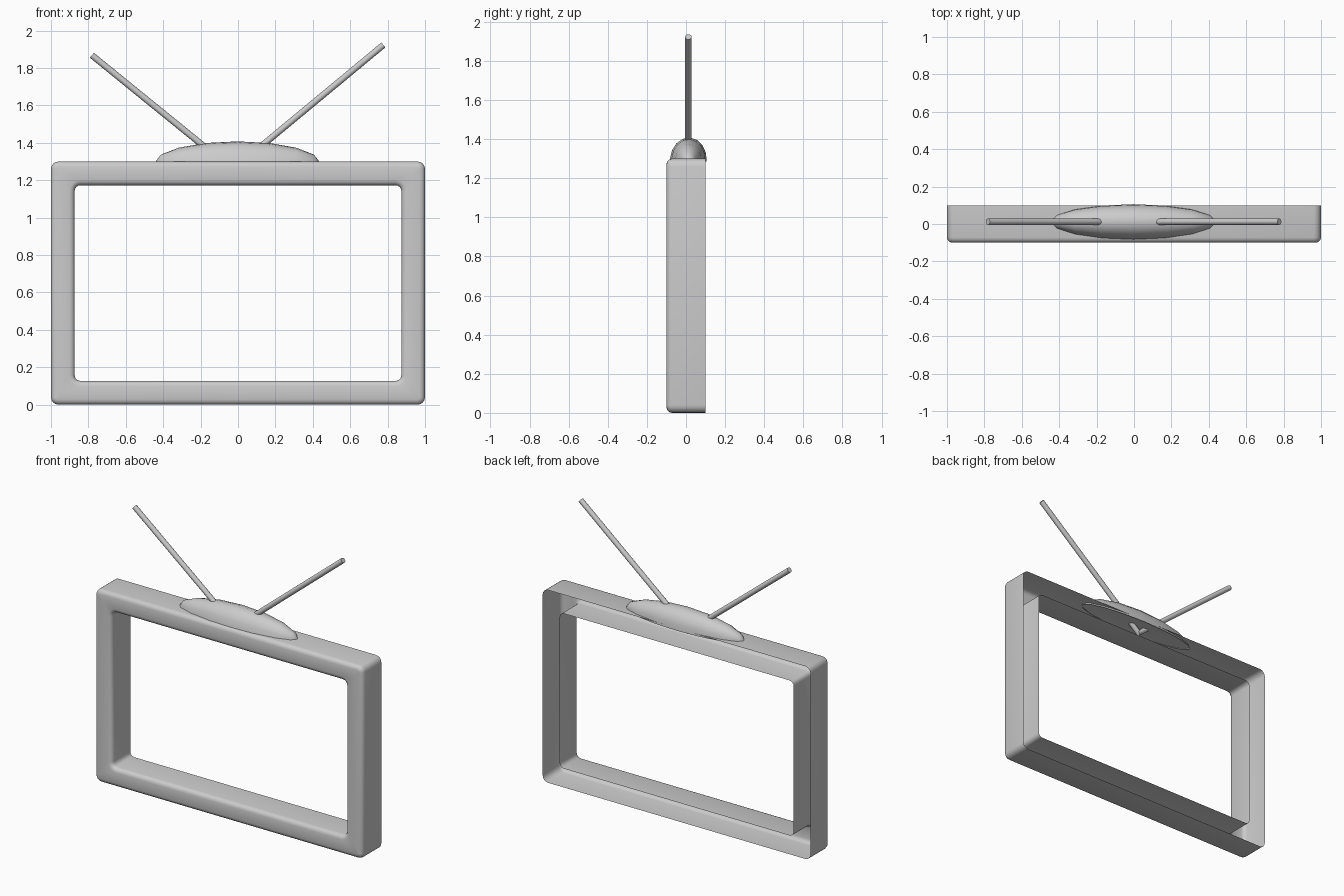
import bpy, bmesh, math
from mathutils import Vector, Matrix

if "Cube" in bpy.data.objects:
    bpy.data.objects.remove(bpy.data.objects["Cube"], do_unlink=True)

grey = bpy.data.materials.new("light grey")
grey.use_nodes = True
colour = (0.6, 0.6, 0.6, 1)
grey.diffuse_color = colour
grey.node_tree.nodes["Principled BSDF"].inputs["Base Color"].default_value = colour


def finish(name, bm):
    mesh = bpy.data.meshes.new(name)
    bm.to_mesh(mesh)
    bm.free()
    mesh.materials.append(grey)
    obj = bpy.data.objects.new(name, mesh)
    bpy.context.collection.objects.link(obj)
    bpy.ops.object.select_all(action="DESELECT")
    obj.select_set(True)
    bpy.context.view_layer.objects.active = obj
    bpy.ops.object.shade_smooth_by_angle(angle=math.radians(50))
    return obj


def rounded_loop(bm, half_w, half_h, radius, y, steps=4):
    """Ring of vertices around a rounded rectangle facing the front."""
    ring = []
    for corner, (sx, sz) in enumerate(((1, 1), (-1, 1), (-1, -1), (1, -1))):
        for i in range(steps + 1):
            a = math.pi / 2 * (corner + i / steps)
            ring.append(bm.verts.new((sx * (half_w - radius) + radius * math.cos(a), y,
                                      0.65 + sz * (half_h - radius) + radius * math.sin(a))))
    return ring


# Television frame: outer wall, rounded front and inner wall, open at the back
bm = bmesh.new()
bevel, front, back = 0.028, -0.1, 0.1
arc = [math.pi / 6 * i for i in range(4)]
rings = [rounded_loop(bm, 1, 0.65, 0.04, back)]
for a in arc:
    d = bevel * (1 - math.cos(a))
    rings.append(rounded_loop(bm, 1 - d, 0.65 - d, 0.04 - d, front + bevel * (1 - math.sin(a))))
for a in reversed(arc):
    d = bevel * (1 - math.cos(a))
    rings.append(rounded_loop(bm, 0.873 + d, 0.523 + d, 0.03 + d, front + bevel * (1 - math.sin(a))))
rings.append(rounded_loop(bm, 0.873, 0.523, 0.03, back))
for r0, r1 in zip(rings, rings[1:]):
    for i in range(len(r0)):
        j = (i + 1) % len(r0)
        bm.faces.new((r0[i], r0[j], r1[j], r1[i]))
bmesh.ops.recalc_face_normals(bm, faces=bm.faces)
# Make the front panel face forward
panel = min(bm.faces, key=lambda f: f.calc_center_median().y)
if panel.normal.y > 0:
    bmesh.ops.reverse_faces(bm, faces=bm.faces)
finish("frame", bm)

# Aerial base: upper half of a long ellipsoid with its poles at the ends
bm = bmesh.new()
bmesh.ops.create_uvsphere(bm, u_segments=16, v_segments=8, radius=1,
                          matrix=Matrix.Rotation(math.pi / 2, 4, "Y"))
bmesh.ops.bisect_plane(bm, geom=bm.verts[:] + bm.edges[:] + bm.faces[:], dist=1e-4,
                       plane_co=(0, 0, 0), plane_no=(0, 0, 1), clear_inner=True)
bmesh.ops.scale(bm, vec=(0.443, 0.094, 0.115), verts=bm.verts)
base = finish("aerial_base", bm)
base.location = (-0.003, 0.012, 1.293)
base.rotation_euler.x = math.radians(-4)


# Aerial rods, crossing the top wall and meeting just below it
def rod(name, start, end):
    start, end = Vector(start), Vector(end)
    axis = end - start
    bm = bmesh.new()
    bmesh.ops.create_cone(bm, cap_ends=True, segments=16, radius1=0.017, radius2=0.017,
                          depth=axis.length)
    obj = finish(name, bm)
    obj.location = (start + end) / 2
    obj.rotation_euler = axis.to_track_quat("Z", "Y").to_euler()


rod("left_aerial", (-0.035, 0.012, 1.25), (0.777, 0.012, 1.923))
rod("right_aerial", (-0.02, 0.012, 1.25), (-0.781, 0.012, 1.868))
